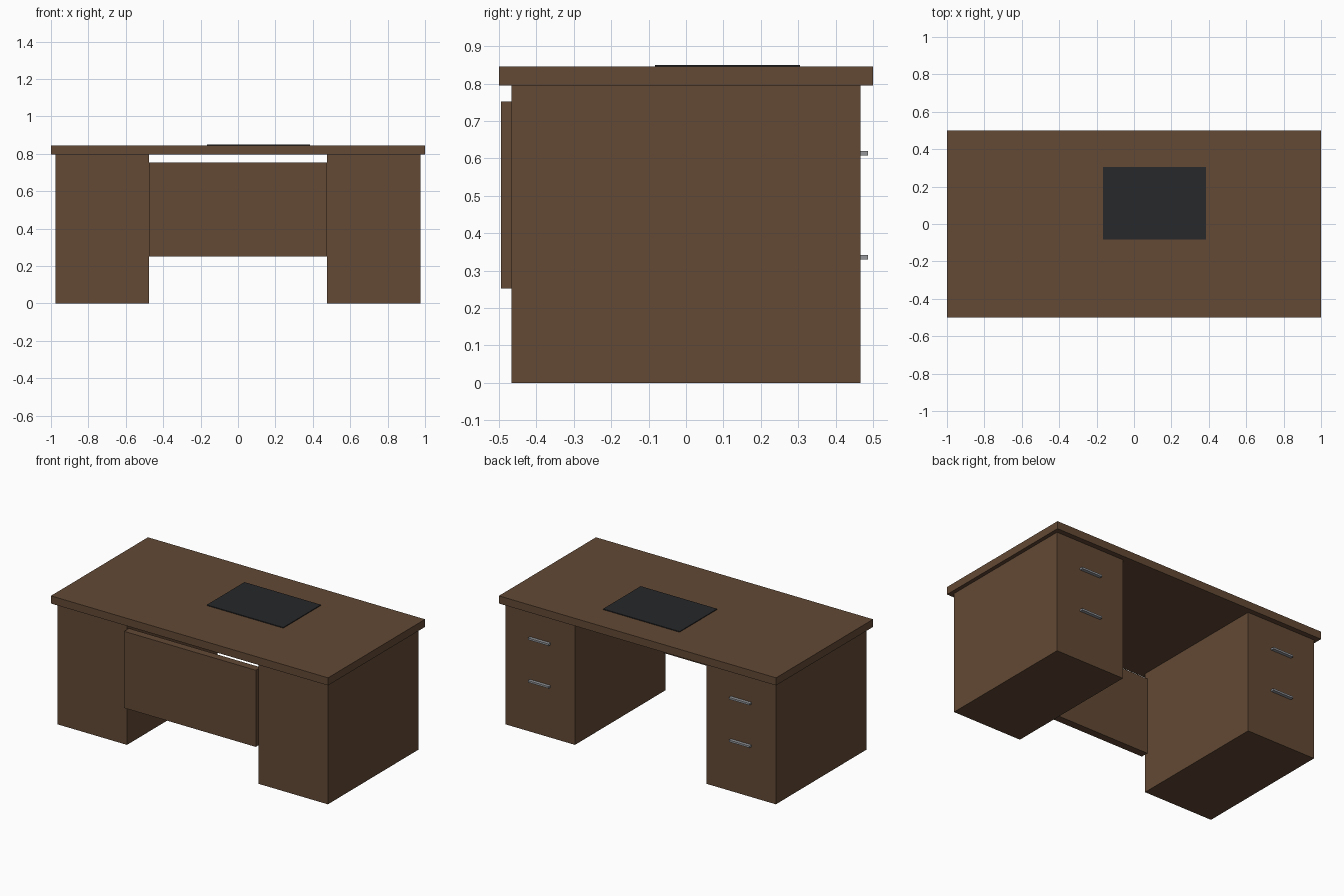
import bpy

if "Cube" in bpy.data.objects:
    bpy.data.objects.remove(bpy.data.objects["Cube"])


def material(name, rgb):
    m = bpy.data.materials.new(name)
    m.diffuse_color = (*rgb, 1)
    m.use_nodes = True
    m.node_tree.nodes["Principled BSDF"].inputs["Base Color"].default_value = m.diffuse_color
    return m


def box(name, lo, hi, mat):
    bpy.ops.mesh.primitive_cube_add(size=1, location=[(a + b) / 2 for a, b in zip(lo, hi)])
    o = bpy.context.object
    o.name = name
    o.scale = [b - a for a, b in zip(lo, hi)]
    bpy.ops.object.transform_apply(location=False, rotation=False, scale=True)
    o.data.materials.append(mat)
    return o


wood = material("dark_wood", (0.125, 0.067, 0.036))
black = material("black_pad", (0.02, 0.021, 0.023))
metal = material("handle_metal", (0.3, 0.31, 0.33))

# Desktop and the offset writing pad lying on it
box("desktop", (-1, -0.5, 0.795), (1, 0.5, 0.845), wood)
box("desk_pad", (-0.167, -0.083, 0.845), (0.385, 0.305, 0.85), black)

# Modesty panel between the pedestals
box("modesty_panel", (-0.475, -0.495, 0.252), (0.475, -0.445, 0.752), wood)

# Pedestals, each with two drawer handles on the back
for side, x in (("left", -0.725), ("right", 0.725)):
    box(f"{side}_pedestal", (x - 0.25, -0.466, 0), (x + 0.25, 0.466, 0.795), wood)
    for level, z in (("lower", 0.335), ("upper", 0.613)):
        box(f"{side}_{level}_handle", (x - 0.075, 0.466, z - 0.006),
            (x + 0.075, 0.487, z + 0.006), metal)
